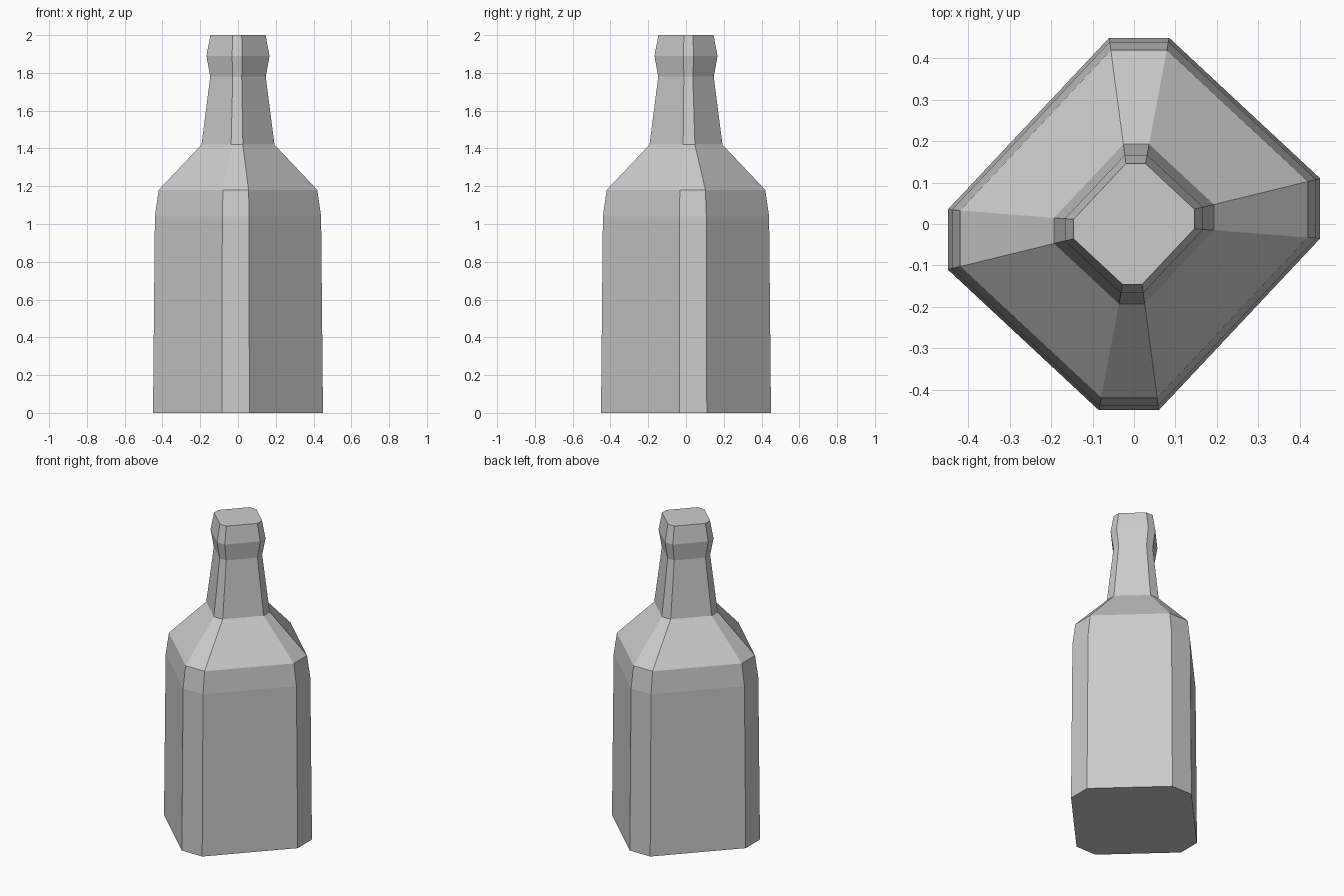
import bpy, bmesh
from mathutils import Vector

if "Cube" in bpy.data.objects:
    bpy.data.objects.remove(bpy.data.objects["Cube"])

# Cross-section: a slightly turned square with cut corners (two-fold symmetric)
half = [(-0.085, -0.45), (0.06, -0.45), (0.45, -0.035), (0.45, 0.11)]
section = half + [(-x, -y) for x, y in half]

# Profile: height and half-width of each level (body, shoulder, neck, lip)
profile = [(0, 0.45), (1.04, 0.44), (1.18, 0.42), (1.42, 0.193),
           (1.78, 0.147), (1.89, 0.167), (2.0, 0.146)]


def loft(name, section, profile):
    bm = bmesh.new()
    rings = []
    for z, r in profile:
        s = r / 0.45
        rings.append([bm.verts.new(Vector((x * s, y * s, z))) for x, y in section])
    n = len(section)
    for a, b in zip(rings, rings[1:]):
        for i in range(n):
            j = (i + 1) % n
            bm.faces.new((a[i], a[j], b[j], b[i]))
    # Flat base and top
    bm.faces.new(rings[0][::-1])
    bm.faces.new(rings[-1])
    bmesh.ops.recalc_face_normals(bm, faces=bm.faces)
    mesh = bpy.data.meshes.new(name)
    bm.to_mesh(mesh)
    bm.free()
    obj = bpy.data.objects.new(name, mesh)
    bpy.context.collection.objects.link(obj)
    return obj


loft("bottle", section, profile)
